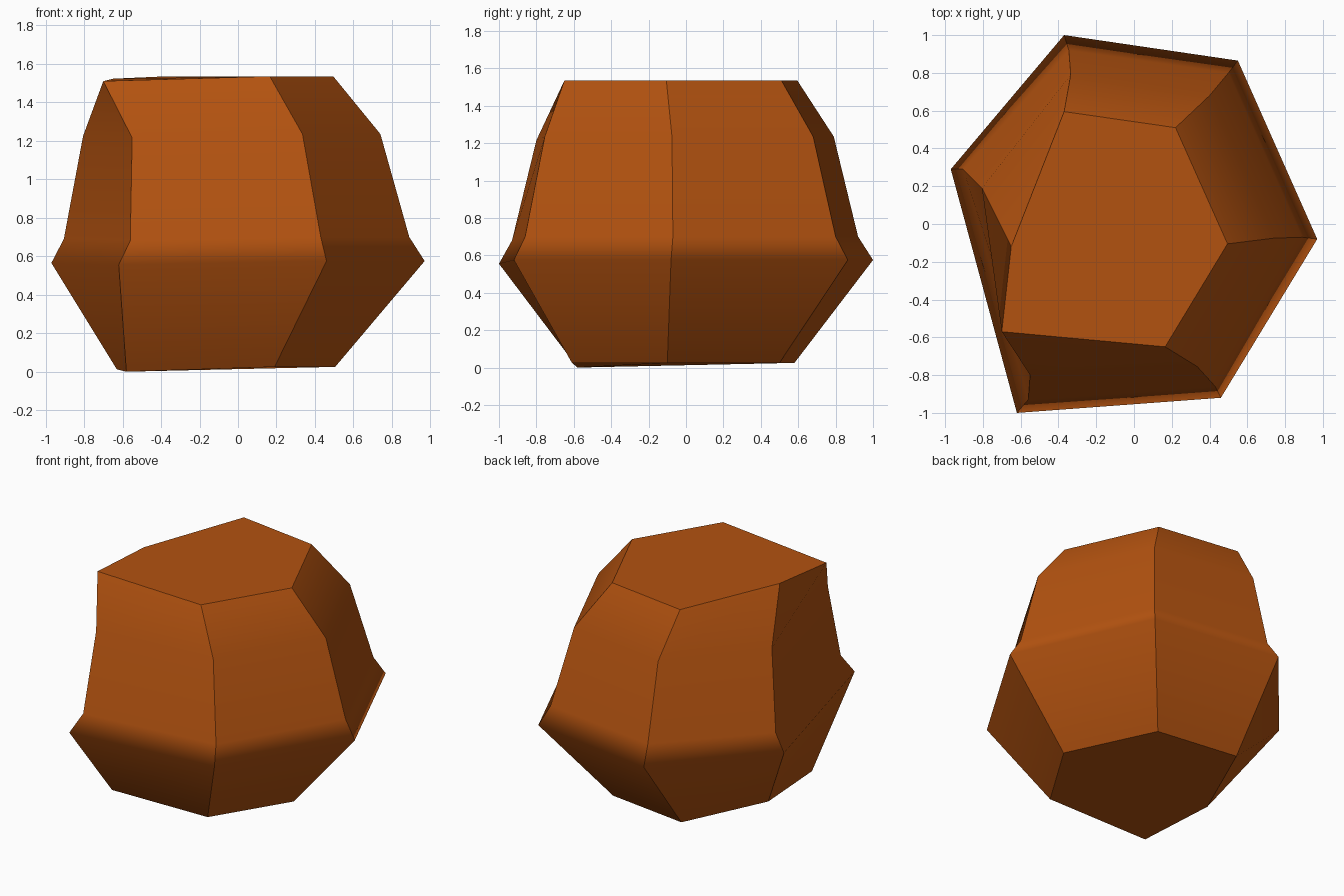
import bpy, bmesh

if "Cube" in bpy.data.objects:
    bpy.data.objects.remove(bpy.data.objects["Cube"])

# Six-sided cut rock: irregular hexagon sections, bottom to top
# (x, y) corners counter-clockwise, heights at the right and at the low front-left corner
sections = [
    (0.025, 0.00, [(-.37, .58), (-.63, -.02), (-.58, -.58), (.19, -.61), (.505, -.10), (.22, .50)]),
    (0.575, 0.555, [(-.37, 1.0), (-.97, .29), (-.62, -1.0), (.46, -.92), (.97, -.08), (.55, .865)]),
    (0.70, 0.68, [(-.345, .92), (-.905, .29), (-.56, -.93), (.43, -.86), (.89, -.07), (.50, .80)]),
    (1.235, 1.215, [(-.335, .79), (-.805, .19), (-.55, -.80), (.335, -.755), (.74, -.075), (.40, .68)]),
    (1.535, 1.51, [(-.37, .595), (-.65, -.12), (-.70, -.57), (.165, -.65), (.495, -.105), (.22, .51)]),
]

bm = bmesh.new()
rings = []
for high, low, corners in sections:
    mid = (high + low) / 2
    heights = [high, mid, low, high, high, high]
    rings.append([bm.verts.new((x, y, z)) for (x, y), z in zip(corners, heights)])

# Sides and the two flat ends
for a, b in zip(rings, rings[1:]):
    for i in range(6):
        j = (i + 1) % 6
        bm.faces.new((a[i], a[j], b[j], b[i])).smooth = True
caps = [bm.faces.new(rings[0][::-1]), bm.faces.new(rings[-1])]
bmesh.ops.recalc_face_normals(bm, faces=bm.faces)

# Crisp upright ridges and end rims, soft bands around the sides
for a, b in zip(rings, rings[1:]):
    for i in range(6):
        bm.edges.get((a[i], b[i])).smooth = False
for cap in caps:
    for e in cap.edges:
        e.smooth = False

mesh = bpy.data.meshes.new("rock")
bm.to_mesh(mesh)
bm.free()
rock = bpy.data.objects.new("rock", mesh)
bpy.context.collection.objects.link(rock)

# Large faces keep their flat look
wn = rock.modifiers.new("weighted_normals", 'WEIGHTED_NORMAL')
wn.keep_sharp = True

mat = bpy.data.materials.new("burnt orange")
mat.diffuse_color = (0.45, 0.085, 0.005, 1)
mat.use_nodes = True
mat.node_tree.nodes["Principled BSDF"].inputs["Base Color"].default_value = mat.diffuse_color
mesh.materials.append(mat)
